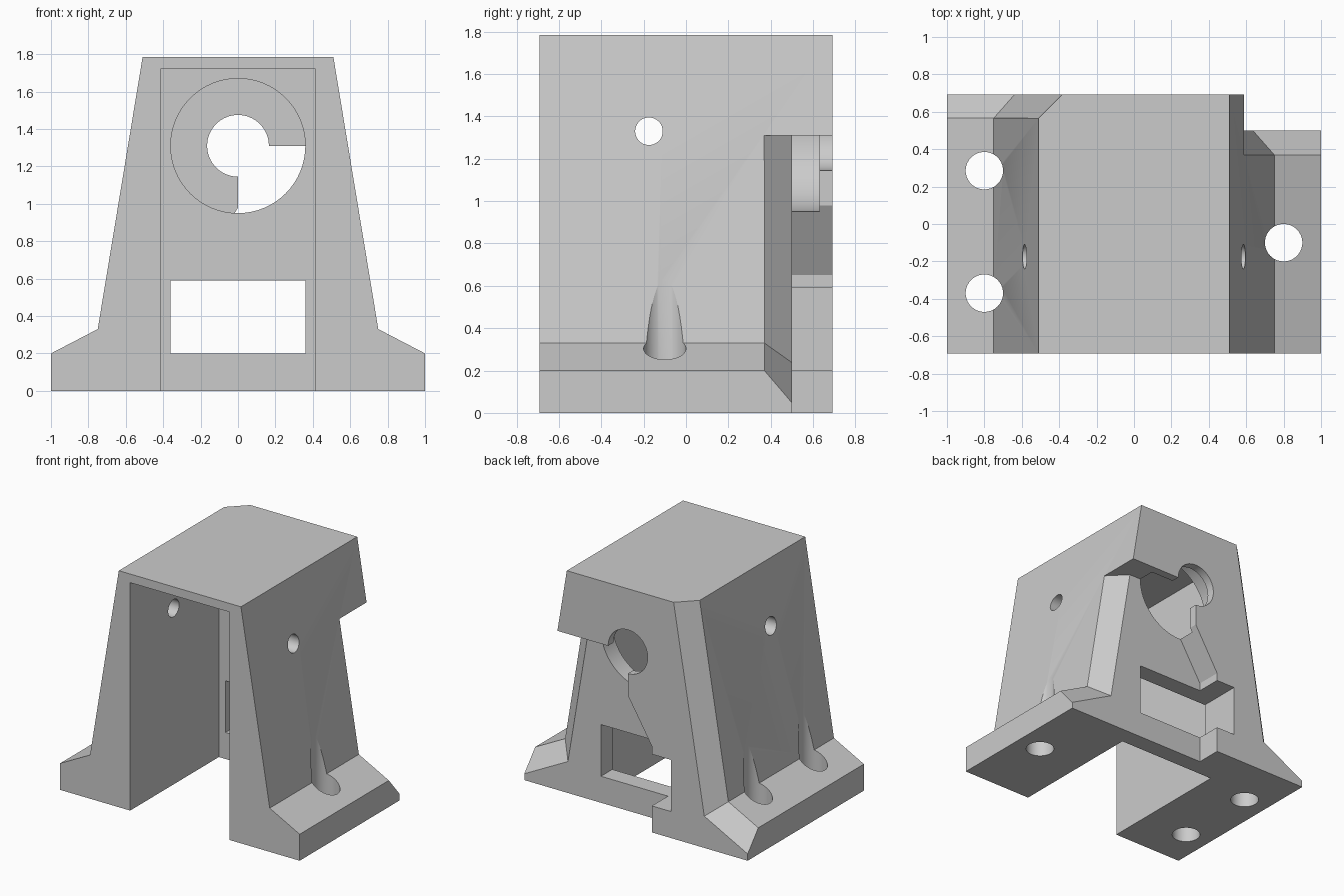
import bpy, bmesh, math
from mathutils import Vector, Matrix

cube = bpy.data.objects.get("Cube")
if cube:
    bpy.data.objects.remove(cube, do_unlink=True)

grey = bpy.data.materials.new("plain grey")
grey.use_nodes = True
colour = (0.6, 0.6, 0.6, 1)
grey.diffuse_color = colour
grey.node_tree.nodes["Principled BSDF"].inputs["Base Color"].default_value = colour

HALF, TOP, AXIS = 0.693, 1.785, 1.31   # half depth, height, bore height


def finish(name, bm):
    bmesh.ops.recalc_face_normals(bm, faces=bm.faces)
    mesh = bpy.data.meshes.new(name)
    bm.to_mesh(mesh)
    bm.free()
    mesh.materials.append(grey)
    obj = bpy.data.objects.new(name, mesh)
    bpy.context.collection.objects.link(obj)
    return obj


def loft(name, near, y0, far, y1):
    """Join two matching x-z outlines along y."""
    bm = bmesh.new()
    a = [bm.verts.new((x, y0, z)) for x, z in near]
    b = [bm.verts.new((x, y1, z)) for x, z in far]
    bm.faces.new(a)
    bm.faces.new(b)
    for i in range(len(a)):
        j = (i + 1) % len(a)
        bm.faces.new((a[i], a[j], b[j], b[i]))
    return finish(name, bm)


def prism(name, outline, y0, y1):
    return loft(name, outline, y0, outline, y1)


def box(name, x0, x1, y0, y1, z0, z1):
    return prism(name, [(x0, z0), (x1, z0), (x1, z1), (x0, z1)], y0, y1)


def rod(name, radius, start, end):
    start, end = Vector(start), Vector(end)
    axis = end - start
    turn = axis.to_track_quat('Z', 'Y').to_matrix().to_4x4()
    bm = bmesh.new()
    bmesh.ops.create_cone(bm, cap_ends=True, segments=64, radius1=radius, radius2=radius,
                          depth=axis.length,
                          matrix=Matrix.Translation((start + end) / 2) @ turn)
    return finish(name, bm)


def chamfer(name, side, y0, z_top):
    """45 degree wedge outside the leg and flange slopes, starting at y0."""
    def outline(d):
        top = (0.75 - 0.1655 * (z_top - 0.33) - d, z_top)
        corner = (0.75 - 0.882 * d, 0.33 - 0.711 * d)
        end = (1.2, 0.33 - 0.52 * 0.45 - 1.17 * d)
        return [(side * x, z) for x, z in (top, corner, end, (1.2, z_top))]
    return loft(name, outline(-0.1), y0 - 0.1, outline(0.2), y0 + 0.2)


# Tapered housing with a flange on each side
right = [(1, 0), (1, 0.2), (0.75, 0.33), (0.51, TOP)]
housing = prism("housing", right + [(-x, z) for x, z in reversed(right)], -HALF, HALF)

cutters = [
    # Open cavity from the front and below
    box("cavity", -0.415, 0.415, -1, 0.365, -0.2, 1.72),
    # Stepped recess in the back face
    prism("back_recess", [(0, AXIS), (0, 0.98), (-0.2, 0.65), (-0.2, -0.2),
                          (1.3, -0.2), (1.3, AXIS)], 0.5, 1),
    # Sloped back edges
    chamfer("right_chamfer", 1, 0.37, AXIS),
    chamfer("left_chamfer", -1, HALF - 0.127, 2),
    # Counterbored back hole and window
    rod("large_bore", 0.36, (0, 0.3, AXIS), (0, 0.63, AXIS)),
    rod("small_bore", 0.165, (0, 0.3, AXIS), (0, 1, AXIS)),
    box("window", -0.36, 0.36, 0.3, 1, 0.2, 0.59),
    # Cross pin hole through both walls
    rod("pin_hole", 0.065, (-1.2, -0.175, 1.33), (1.2, -0.175, 1.33)),
]
# Bolt holes through the flanges
for x, y in ((0.8, -0.1), (-0.8, 0.285), (-0.8, -0.37)):
    cutters.append(rod("bolt_hole", 0.1, (x, y, -0.2), (x, y, 1.2)))

bpy.ops.object.select_all(action='DESELECT')
bpy.context.view_layer.objects.active = housing
housing.select_set(True)
for cutter in cutters:
    mod = housing.modifiers.new(cutter.name, 'BOOLEAN')
    mod.operation = 'DIFFERENCE'
    mod.solver = 'EXACT'
    mod.object = cutter
    bpy.ops.object.modifier_apply(modifier=mod.name)
    bpy.data.objects.remove(cutter, do_unlink=True)

bpy.ops.object.shade_smooth_by_angle(angle=math.radians(20))
